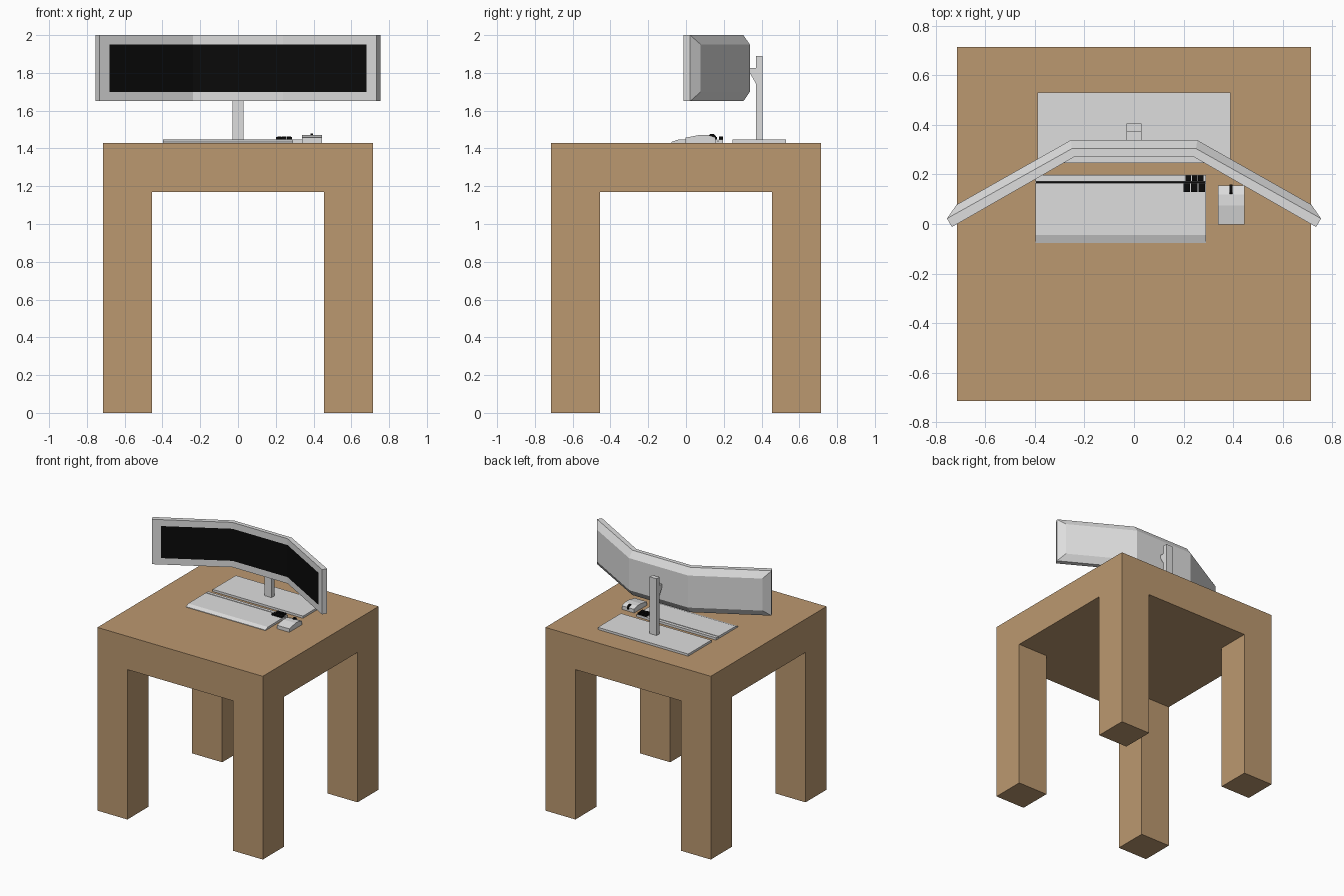
import bpy, bmesh
from mathutils import Matrix, Vector

if "Cube" in bpy.data.objects:
    bpy.data.objects.remove(bpy.data.objects["Cube"])


def material(name, rgb):
    m = bpy.data.materials.new(name)
    m.diffuse_color = (*rgb, 1)
    m.use_nodes = True
    m.node_tree.nodes["Principled BSDF"].inputs["Base Color"].default_value = m.diffuse_color
    return m


WOOD = material("wood", (0.50, 0.315, 0.16))
GREY = material("light grey", (0.73, 0.73, 0.73))
BLACK = material("black", (0.003, 0.003, 0.003))


def finish(name, bm, *mats):
    bmesh.ops.recalc_face_normals(bm, faces=bm.faces)
    me = bpy.data.meshes.new(name)
    bm.to_mesh(me)
    bm.free()
    for m in mats:
        me.materials.append(m)
    ob = bpy.data.objects.new(name, me)
    bpy.context.collection.objects.link(ob)
    return ob


def box(name, x, y, z, mat):
    bm = bmesh.new()
    c = Vector([(a + b) / 2 for a, b in (x, y, z)])
    s = [b - a for a, b in (x, y, z)]
    bmesh.ops.create_cube(bm, size=1, matrix=Matrix.Translation(c) @ Matrix.Diagonal((*s, 1)))
    return finish(name, bm, mat)


def side_profile(name, pts, x0, x1, mat):
    """Extrude a (y, z) outline along x."""
    bm = bmesh.new()
    face = bm.faces.new([bm.verts.new((x0, y, z)) for y, z in pts])
    ext = bmesh.ops.extrude_face_region(bm, geom=[face])
    moved = [g for g in ext["geom"] if isinstance(g, bmesh.types.BMVert)]
    bmesh.ops.translate(bm, verts=moved, vec=(x1 - x0, 0, 0))
    return finish(name, bm, mat)


# table: slab from a 3x3 grid, legs extruded from its corner cells
bm = bmesh.new()
C = (-0.714, -0.455, 0.455, 0.714)
low = [[bm.verts.new((x, y, 1.17)) for y in C] for x in C]
cells = {}
for i in range(3):
    for j in range(3):
        cells[i, j] = bm.faces.new((low[i][j], low[i + 1][j], low[i + 1][j + 1], low[i][j + 1]))
up = bmesh.ops.extrude_face_region(bm, geom=list(cells.values()), use_keep_orig=True)
bmesh.ops.translate(bm, verts=[g for g in up["geom"] if isinstance(g, bmesh.types.BMVert)], vec=(0, 0, 0.26))
for i in (0, 2):
    for j in (0, 2):
        leg = bmesh.ops.extrude_discrete_faces(bm, faces=[cells[i, j]])["faces"][0]
        bmesh.ops.translate(bm, verts=leg.verts, vec=(0, 0, -1.17))
bmesh.ops.remove_doubles(bm, verts=bm.verts, dist=1e-5)
finish("table", bm, WOOD)

# monitor: front, rim and bevelled back layers, folded in plan into three panels
bm = bmesh.new()
# (end x, inner column x, fold x, end y, centre y, bottom z, top z)
LAYERS = [(0.734, 0.68, 0.238, -0.012, 0.272, 1.65, 2.0),
          (0.754, 0.70, 0.25, 0.022, 0.304, 1.65, 2.0),
          (0.715, 0.66, 0.255, 0.078, 0.338, 1.70, 1.95)]
V = []
for end, inner, fold, y_end, y_mid, zb, zt in LAYERS:
    grid = []
    for x in (-end, -inner, -fold, fold, inner, end):
        t = max(0, (abs(x) - fold) / (end - fold))
        y = y_mid + (y_end - y_mid) * t
        inset = (zt - zb) / 7
        grid.append([bm.verts.new((x, y, z)) for z in (zb, zb + inset, zt - inset, zt)])
    V.append(grid)
for layer in (V[0], V[2]):
    for i in range(5):
        for j in range(3):
            f = bm.faces.new((layer[i][j], layer[i + 1][j], layer[i + 1][j + 1], layer[i][j + 1]))
            if layer is V[0] and 0 < i < 4 and j == 1:
                f.material_index = 1  # screen
rim = ([(i, 0) for i in range(5)] + [(5, j) for j in range(3)]
       + [(i, 3) for i in range(5, 0, -1)] + [(0, j) for j in range(3, 0, -1)])
for a, b in zip(V, V[1:]):
    for (i, j), (k, l) in zip(rim, rim[1:] + rim[:1]):
        bm.faces.new((a[i][j], a[k][l], b[k][l], b[i][j]))
finish("monitor", bm, GREY, BLACK)

# monitor stand
box("stand_base", (-0.39, 0.39), (0.245, 0.53), (1.43, 1.447), GREY)
box("stand_post", (-0.03, 0.03), (0.37, 0.405), (1.44, 1.89), GREY)
side_profile("stand_bracket", [(0.33, 1.825), (0.372, 1.825), (0.372, 1.74), (0.338, 1.80), (0.33, 1.80)],
             -0.03, 0.03, GREY)

# keyboard with sloped front edge and a groove near the back
side_profile("keyboard", [(-0.077, 1.43), (-0.077, 1.434), (-0.045, 1.446), (0.166, 1.448), (0.166, 1.436),
                          (0.172, 1.436), (0.172, 1.448), (0.197, 1.448), (0.197, 1.43)],
             -0.397, 0.29, GREY)
box("keyboard_groove", (-0.396, 0.289), (0.1655, 0.1725), (1.435, 1.438), BLACK)
for k in range(3):
    x = 0.2 + k * 0.0305
    box(f"front_key_{k + 1}", (x, x + 0.026), (0.13, 0.163), (1.445, 1.46), BLACK)
    x = 0.208 + k * 0.0255
    box(f"back_key_{k + 1}", (x, x + 0.022), (0.174, 0.195), (1.445, 1.462), BLACK)

# mouse
side_profile("mouse", [(-0.003, 1.43), (-0.003, 1.457), (0.075, 1.472), (0.118, 1.471), (0.156, 1.458), (0.156, 1.43)],
             0.338, 0.445, GREY)
bm = bmesh.new()
bmesh.ops.create_cone(bm, cap_ends=True, segments=12, radius1=0.022, radius2=0.022, depth=0.012,
                      matrix=Matrix.Translation((0.391, 0.138, 1.456)) @ Matrix.Rotation(1.5708, 4, 'Y'))
finish("mouse_wheel", bm, BLACK)
